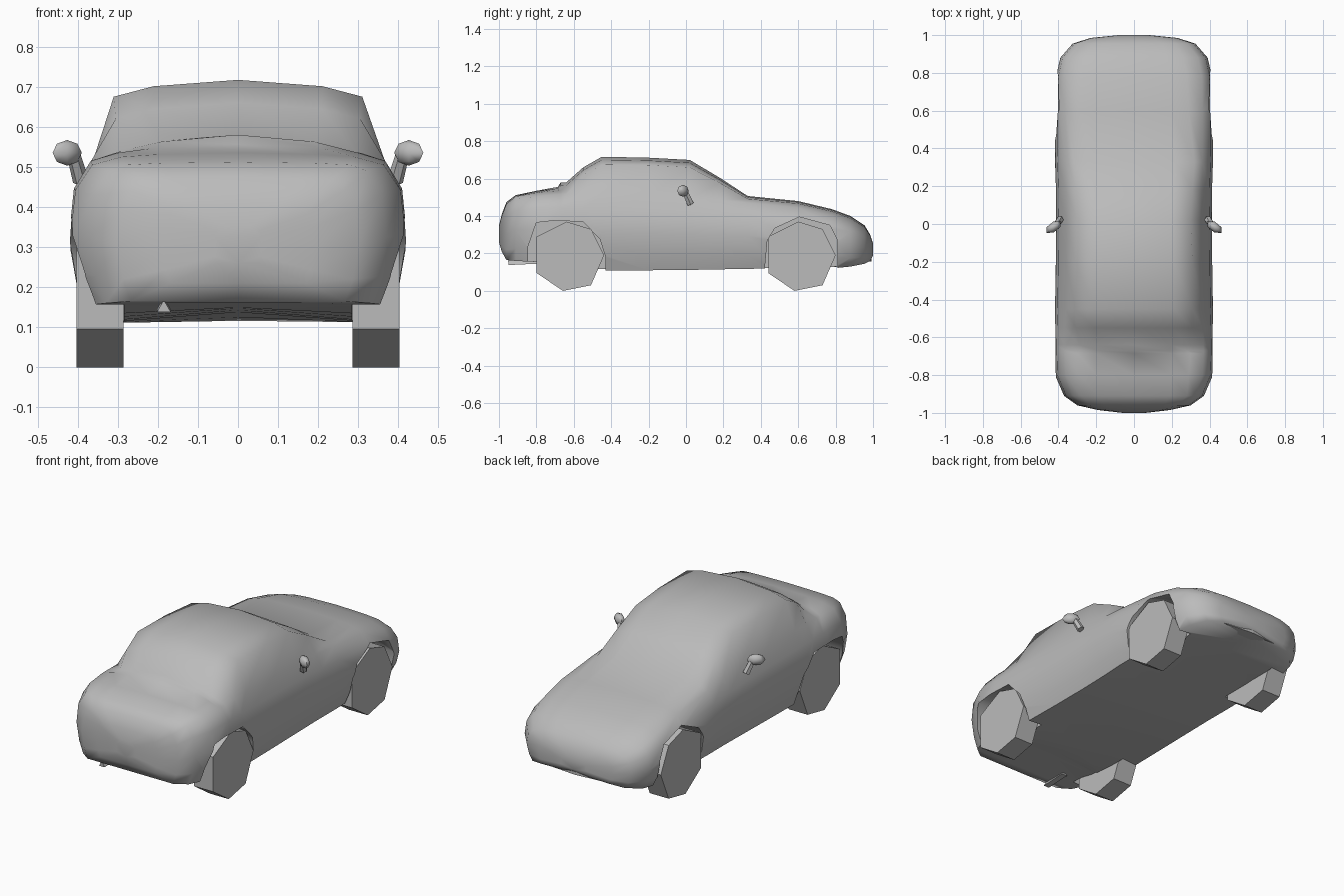
import bpy
import bmesh
from mathutils import Vector

default_cube = bpy.data.objects.get("Cube")
if default_cube:
    bpy.data.objects.remove(default_cube, do_unlink=True)

# One plain grey paint for the whole car
paint = bpy.data.materials.new("plain grey")
paint.use_nodes = True
grey = (0.5, 0.5, 0.5, 1)
paint.diffuse_color = grey
shader = next(n for n in paint.node_tree.nodes if n.type == "BSDF_PRINCIPLED")
shader.inputs["Base Color"].default_value = grey


def finish(name, bm, smooth_angle=None):
    """Turn a bmesh into a named, painted object."""
    bmesh.ops.recalc_face_normals(bm, faces=bm.faces)
    mesh = bpy.data.meshes.new(name)
    bm.to_mesh(mesh)
    bm.free()
    mesh.materials.append(paint)
    obj = bpy.data.objects.new(name, mesh)
    bpy.context.collection.objects.link(obj)
    if smooth_angle:
        smooth(obj, smooth_angle)
    return obj


def activate(obj):
    bpy.ops.object.select_all(action="DESELECT")
    obj.select_set(True)
    bpy.context.view_layer.objects.active = obj


def smooth(obj, angle):
    activate(obj)
    bpy.ops.object.shade_smooth_by_angle(angle=angle)


def loft(name, rings):
    """Skin closed rings of points in order and cap both ends."""
    bm = bmesh.new()
    loops = [[bm.verts.new(p) for p in ring] for ring in rings]
    for a, b in zip(loops, loops[1:]):
        for i in range(len(a)):
            j = (i + 1) % len(a)
            bm.faces.new((a[i], a[j], b[j], b[i]))
    bm.faces.new(loops[0])
    bm.faces.new(loops[-1])
    return finish(name, bm)


def side_prism(name, outline, x_inner, x_outer, side, shift=0):
    """Extrude a side-view outline of (y, z) points across x."""
    return loft(name, [[(side * x, y + shift, z) for y, z in outline]
                       for x in (x_inner, x_outer)])


def body_ring(y, width, bottom, shoulder, rail_x, rail_z, top):
    """Full cross-section from belly to roof, mirrored about the middle."""
    height = shoulder - bottom
    keel = max(bottom, 0.115 + 0.05 * abs(y))
    half = [
        (0, keel),
        (0.89 * width, bottom),
        (0.955 * width, bottom + 0.2 * height),
        (width, bottom + 0.5 * height),
        (0.97 * width, bottom + 0.82 * height),
        (0.87 * width, shoulder),
        (rail_x, rail_z),
        (0.68 * rail_x, rail_z + 0.62 * (top - rail_z)),
        (0, top),
    ]
    other = [(-x, z) for x, z in reversed(half[1:-1])]
    return [(x, y, z) for x, z in half + other]


# Stations: y, half width, bottom, shoulder, rail x, rail z, top
trunk_stations = [
    (-1, .06, .26, .34, .04, .345, .35),
    (-.985, .19, .21, .38, .15, .4, .41),
    (-.96, .3, .165, .44, .23, .465, .475),
    (-.91, .37, .16, .49, .28, .505, .512),
    (-.8, .418, .155, .505, .29, .525, .535),
    (-.685, .422, .13, .515, .3, .535, .556),
    (-.67, .422, .13, .515, .28, .535, .58),
]
cabin_stations = [
    (-.64, .422, .12, .515, .29, .54, .58),
    (-.55, .421, .112, .515, .305, .62, .66),
    (-.45, .418, .11, .51, .31, .675, .717),
    (-.2, .414, .11, .505, .31, .672, .712),
    (.02, .412, .112, .495, .3, .66, .7),
    (.18, .413, .115, .485, .31, .578, .605),
]
hood_stations = [
    (.33, .418, .118, .47, .32, .492, .507),
    (.6, .416, .12, .445, .29, .467, .48),
    (.78, .413, .12, .4, .28, .425, .437),
    (.88, .39, .13, .36, .26, .388, .4),
    (.955, .325, .145, .32, .22, .34, .35),
    (.985, .23, .16, .28, .15, .295, .3),
    (1, .08, .19, .24, .05, .25, .255),
]
body = loft("car_body", [body_ring(*s) for s in
                         trunk_stations + cabin_stations + hood_stations])

# Wheel arches cut into the body sides
trunk_arch = [(-.845, .05), (-.845, .235), (-.8, .365), (-.71, .375),
              (-.55, .37), (-.46, .275), (-.43, .18), (-.43, .05)]
hood_arch = [(.415, .05), (.435, .27), (.475, .335), (.605, .395),
             (.77, .35), (.81, .27), (.81, .05)]
for arch in (trunk_arch, hood_arch):
    for side in (-1, 1):
        cutter = side_prism("arch_cutter", arch, 0.284, 0.6, side)
        cutter.hide_render = True
        activate(body)
        cut = body.modifiers.new("arch", "BOOLEAN")
        cut.operation = "DIFFERENCE"
        cut.solver = "EXACT"
        cut.object = cutter
        bpy.ops.object.modifier_apply(modifier=cut.name)
        bpy.data.objects.remove(cutter, do_unlink=True)
smooth(body, 1.2)

# Seven-sided wheels, one outline shared by all four
wheel_outline = [(-.18, .095), (-.04, 0), (.11, .03), (.18, .19),
                 (.11, .33), (-.02, .37), (-.18, .29)]
for end, centre in (("trunk", -.618), ("hood", .62)):
    for label, side in (("left", 1), ("right", -1)):
        side_prism(f"{end}_wheel_{label}", wheel_outline,
                   0.285, 0.403, side, centre)


def tube(name, start, end, radius_a, radius_b, sides, smooth_angle=None):
    """Tapered straight tube between two points."""
    start, end = Vector(start), Vector(end)
    axis = end - start
    bm = bmesh.new()
    bmesh.ops.create_cone(bm, cap_ends=True, segments=sides, radius1=radius_a,
                          radius2=radius_b, depth=axis.length)
    turn = axis.to_track_quat("Z", "Y").to_matrix()
    bmesh.ops.rotate(bm, verts=bm.verts, matrix=turn)
    bmesh.ops.translate(bm, verts=bm.verts, vec=(start + end) / 2)
    return finish(name, bm, smooth_angle)


# Door mirrors: pod swept outward and back, on a short stalk
for label, side in (("left", 1), ("right", -1)):
    tube(f"mirror_stalk_{label}", (side * .392, .024, .465),
         (side * .41, -.005, .53), 0.02, 0.017, 6, 0.9)
    bm = bmesh.new()
    bmesh.ops.create_uvsphere(bm, u_segments=6, v_segments=4, radius=1)
    for v in bm.verts:
        x, y, z = v.co
        v.co = (side * (.426 + .042 * x), -.016 + .03 * y - .018 * x,
                .535 + .032 * z)
    finish(f"mirror_pod_{label}", bm, 0.9)

# Three-sided exhaust pipe under the trunk
tube("exhaust_pipe", (-.185, -.95, .148), (-.185, -.8, .155), 0.02, 0.02, 3)

# Thin lip under the nose
lip_plan = [(-.26, .93), (-.2, .975), (0, .993), (.2, .975), (.26, .93)]
loft("nose_lip", [[(x, y, z) for x, y in lip_plan] for z in (.158, .175)])
